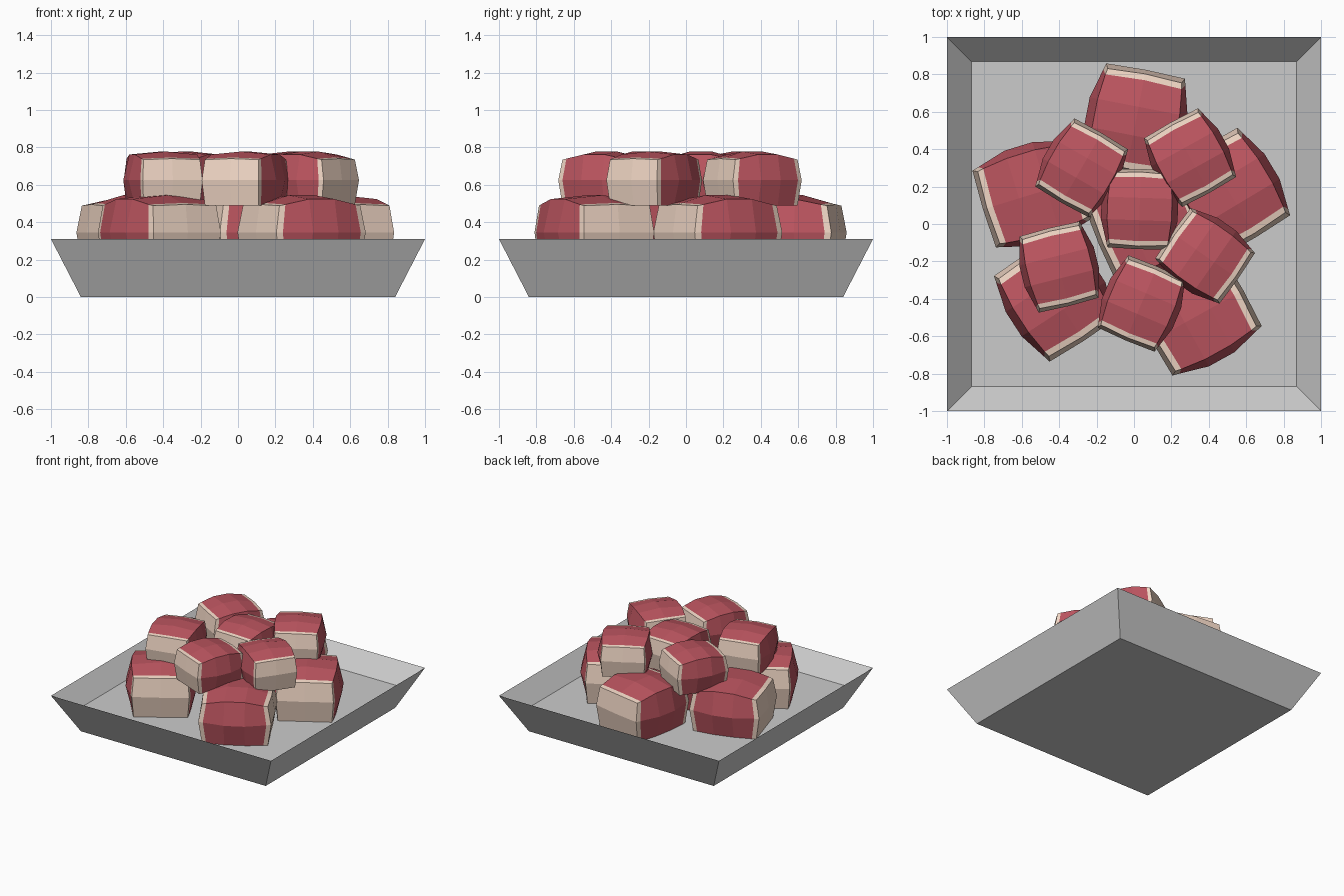
import bpy, bmesh
from math import radians

if "Cube" in bpy.data.objects:
    bpy.data.objects.remove(bpy.data.objects["Cube"])


def make_mat(name, rgb):
    m = bpy.data.materials.new(name)
    m.diffuse_color = (*rgb, 1)
    m.use_nodes = True
    m.node_tree.nodes["Principled BSDF"].inputs["Base Color"].default_value = m.diffuse_color
    return m


RED = make_mat("red_meat", (0.5, 0.09, 0.115))
PALE = make_mat("pale_rind", (0.88, 0.68, 0.56))


def finish(bm, name, mats=()):
    bmesh.ops.recalc_face_normals(bm, faces=bm.faces)
    me = bpy.data.meshes.new(name)
    bm.to_mesh(me)
    bm.free()
    for m in mats:
        me.materials.append(m)
    ob = bpy.data.objects.new(name, me)
    bpy.context.collection.objects.link(ob)
    return ob


# Tray: sloping square dish with a knife-edge rim and a raised inner floor
def make_tray():
    bm = bmesh.new()
    rings = []
    for h, z in ((0.84, 0), (1.0, 0.31), (0.87, 0.17)):
        rings.append([bm.verts.new((sx * h, sy * h, z))
                      for sx, sy in ((-1, -1), (1, -1), (1, 1), (-1, 1))])
    for a, b in zip(rings, rings[1:]):
        for i in range(4):
            j = (i + 1) % 4
            bm.faces.new((a[i], a[j], b[j], b[i]))
    bm.faces.new(rings[0][::-1])
    bm.faces.new(rings[-1])
    finish(bm, "tray")


# Chunk: bulging low-poly block, red body with pale end caps; length runs along y
def make_chunk(name, x, y, z, angle, scale):
    bm = bmesh.new()
    # station: y, half width at corners, half width at mid height, top corner z, crest z
    half = [(0.190, 0.155, 0.165, 0.245, 0.250),
            (0.165, 0.160, 0.172, 0.250, 0.256),
            (0.060, 0.172, 0.205, 0.272, 0.288)]
    stations = [(-s[0], *s[1:]) for s in half] + half[::-1]
    rings = []
    for k, (sy, w, m, t, c) in enumerate(stations):
        # end stations bulge outwards at mid height
        out = {0: -0.02, 1: -0.018, 4: 0.018, 5: 0.02}.get(k, 0)
        pts = [(-w, 0, 0), (0, 0, 0), (w, 0, 0), (m, out, 0.135),
               (w, 0, t), (0, out * 0.4, c), (-w, 0, t), (-m, out, 0.135)]
        rings.append([bm.verts.new((px, sy + dy, pz)) for px, dy, pz in pts])
    for k in range(5):
        for i in range(8):
            j = (i + 1) % 8
            f = bm.faces.new((rings[k][i], rings[k][j], rings[k + 1][j], rings[k + 1][i]))
            f.material_index = 1 if k in (0, 4) else 0
    # end caps: four quads around a slightly raised centre
    for ring, sgn in ((rings[0], -1), (rings[-1], 1)):
        mid = bm.verts.new((0, sgn * 0.215, 0.135))
        for i in (1, 3, 5, 7):
            f = bm.faces.new((mid, ring[i], ring[(i + 1) % 8], ring[(i + 2) % 8]))
            f.material_index = 1
    ob = finish(bm, name, (RED, PALE))
    ob.location = (x, y, z)
    ob.rotation_euler = (0, 0, radians(angle))
    ob.scale = (scale,) * 3


make_tray()

# Lower layer: ring of five large chunks and one in the centre
lower = [(0.01, 0.55, -11), (0.51, 0.17, 31), (0.34, -0.49, -61),
         (-0.42, -0.39, 33), (-0.54, 0.16, 107), (0.07, 0.0, 113)]
for n, (x, y, a) in enumerate(lower, 1):
    make_chunk(f"lower_chunk_{n}", x, y, 0.17, a, 1.3)

# Upper layer: ring of five smaller chunks and one in the centre
upper = [(-0.28, 0.30, -30), (0.30, 0.355, 29), (0.38, -0.17, 55),
         (0.04, -0.425, -23), (-0.40, -0.23, 14), (0.03, 0.08, -2)]
for n, (x, y, a) in enumerate(upper, 1):
    make_chunk(f"upper_chunk_{n}", x, y, 0.49, a, 1.0)
